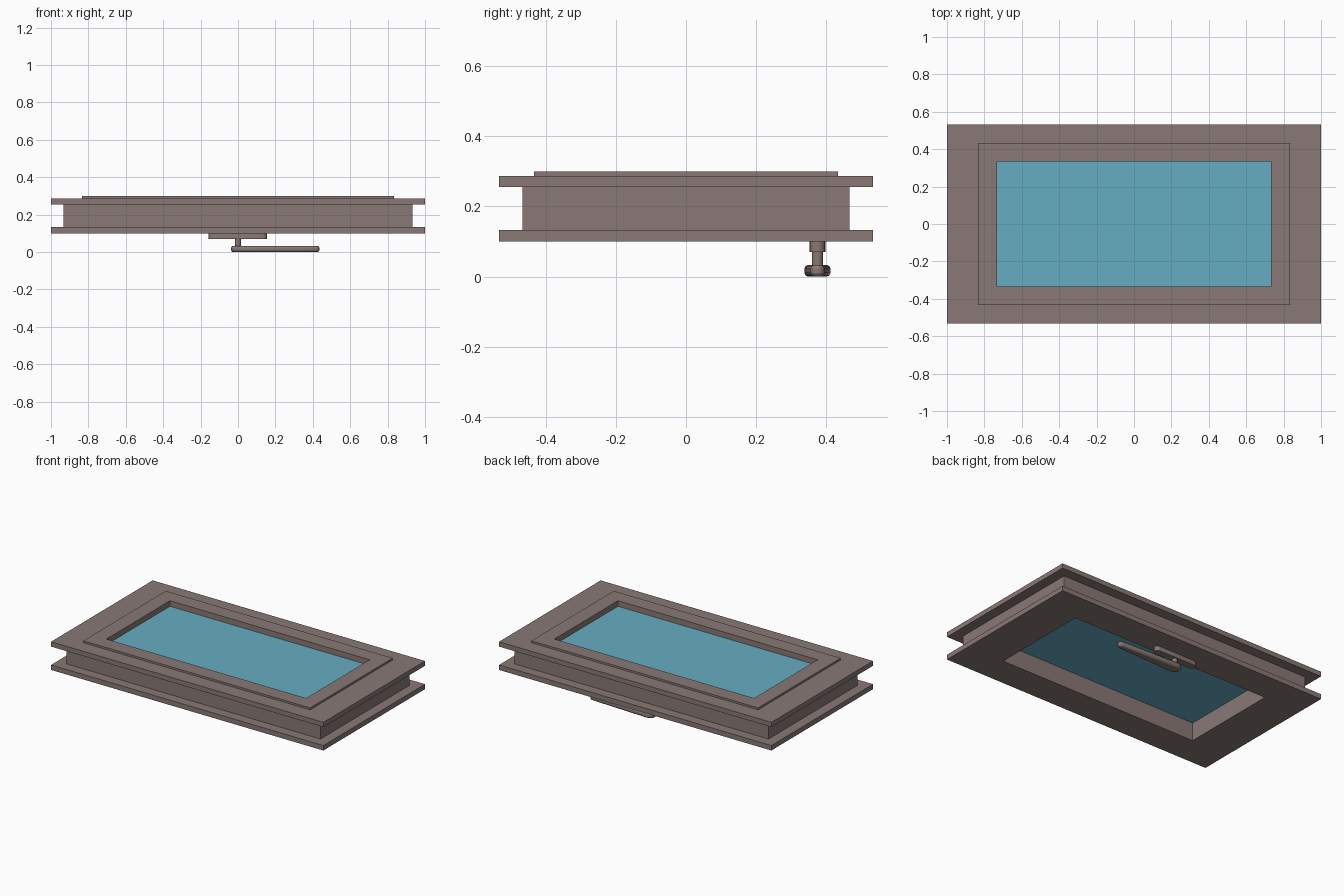
import bpy, bmesh, math

if "Cube" in bpy.data.objects:
    bpy.data.objects.remove(bpy.data.objects["Cube"])


def material(name, color):
    m = bpy.data.materials.new(name)
    m.diffuse_color = (*color, 1)
    m.use_nodes = True
    m.node_tree.nodes["Principled BSDF"].inputs["Base Color"].default_value = m.diffuse_color
    return m


FRAME = material("frame_brown", (0.25, 0.19, 0.18))
GLASS = material("glass_blue", (0.13, 0.42, 0.54))


def finish(name, bm, mat):
    bmesh.ops.recalc_face_normals(bm, faces=bm.faces)
    me = bpy.data.meshes.new(name)
    bm.to_mesh(me)
    bm.free()
    me.materials.append(mat)
    ob = bpy.data.objects.new(name, me)
    bpy.context.collection.objects.link(ob)
    return ob


def rect_frame(name, profile, mat):
    """Closed section of (half_x, half_y, z) points swept round a rectangle."""
    bm = bmesh.new()
    loops = [[bm.verts.new((sx * hx, sy * hy, z)) for hx, hy, z in profile]
             for sx, sy in ((-1, -1), (1, -1), (1, 1), (-1, 1))]
    n = len(profile)
    for i in range(4):
        a, b = loops[i], loops[(i + 1) % 4]
        for j in range(n):
            k = (j + 1) % n
            bm.faces.new((a[j], b[j], b[k], a[k]))
    return finish(name, bm, mat)


def capsule_plate(name, x0, r0, x1, r1, y, z0, z1, bevel, segments=8):
    """Extruded outline with a round end at x0 and at x1, radii may differ."""
    tilt = math.asin((r0 - r1) / (x1 - x0))
    pts = []
    for cx, r, start, sweep in ((x1, r1, -math.pi / 2 + tilt, math.pi - 2 * tilt),
                                (x0, r0, math.pi / 2 - tilt, math.pi + 2 * tilt)):
        for i in range(segments + 1):
            t = start + sweep * i / segments
            pts.append((cx + r * math.cos(t), y + r * math.sin(t), z0))
    bm = bmesh.new()
    face = bm.faces.new([bm.verts.new(p) for p in pts])
    top = bmesh.ops.extrude_face_region(bm, geom=[face])
    bmesh.ops.translate(bm, vec=(0, 0, z1 - z0),
                        verts=[v for v in top["geom"] if isinstance(v, bmesh.types.BMVert)])
    ob = finish(name, bm, FRAME)
    if bevel:
        mod = ob.modifiers.new("soft_edges", "BEVEL")
        mod.width, mod.segments = bevel, 2
        mod.limit_method, mod.angle_limit = "ANGLE", math.radians(50)
    return ob


# Outer frame: two flanges joined by a recessed web
rect_frame("outer_frame", [
    (0.733, 0.333, 0.10), (1, 0.533, 0.10), (1, 0.533, 0.133),
    (0.933, 0.467, 0.133), (0.933, 0.467, 0.255), (1, 0.533, 0.255),
    (1, 0.533, 0.287), (0.733, 0.333, 0.287), (0.733, 0.333, 0.167)], FRAME)

# Raised sash bead round the opening
rect_frame("sash_bead", [
    (0.733, 0.333, 0.287), (0.833, 0.433, 0.287),
    (0.833, 0.433, 0.30), (0.733, 0.333, 0.30)], FRAME)

# Glass pane
bm = bmesh.new()
bmesh.ops.create_cube(bm, size=1)
bmesh.ops.scale(bm, vec=(1.466, 0.666, 0.043), verts=bm.verts)
bmesh.ops.translate(bm, vec=(0, 0, 0.2415), verts=bm.verts)
finish("glass_pane", bm, GLASS)

# Handle: mounting plate, pivot stem and tapered lever
HY = 0.375
capsule_plate("handle_plate", -0.135, 0.0225, 0.1325, 0.0225, HY, 0.07, 0.10, 0)
capsule_plate("handle_lever", 0, 0.037, 0.415, 0.02, HY, 0.0, 0.033, 0.01)
bm = bmesh.new()
bmesh.ops.create_cone(bm, cap_ends=True, segments=20, radius1=0.016, radius2=0.016, depth=0.05)
bmesh.ops.translate(bm, vec=(0, HY, 0.05), verts=bm.verts)
finish("handle_stem", bm, FRAME)

# Smooth the rounded handle parts
for name in ("handle_plate", "handle_lever", "handle_stem"):
    bpy.ops.object.select_all(action="DESELECT")
    ob = bpy.data.objects[name]
    ob.select_set(True)
    bpy.context.view_layer.objects.active = ob
    bpy.ops.object.shade_smooth_by_angle(angle=math.radians(35))
